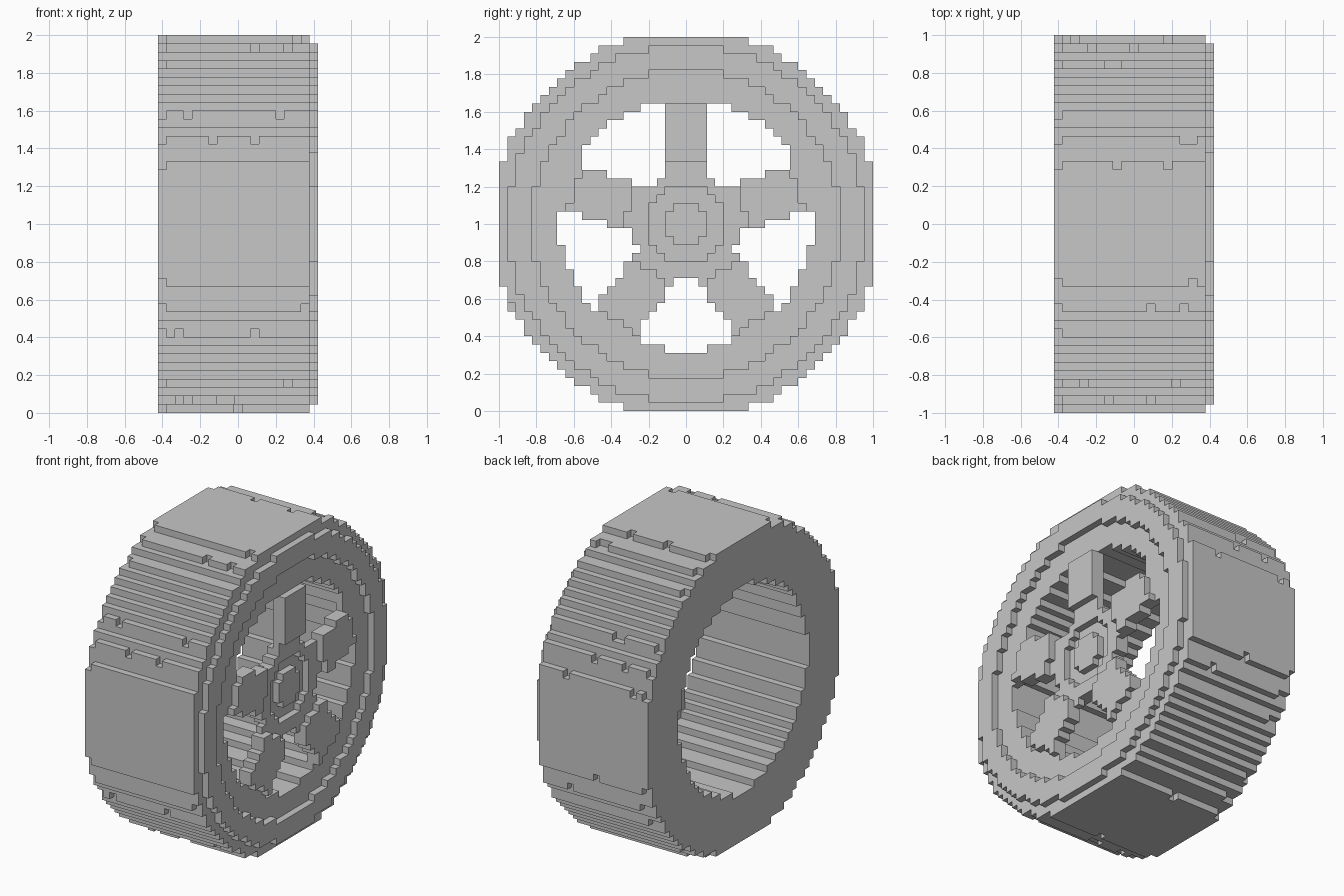
import bpy
import bmesh
import math
import random
from mathutils import Vector

random.seed(4)
UNIT = 2 / 45           # edge of one block
HALF = 22               # block index of the outermost row
BACK, FRONT = -9, 9     # first and last layer across the width

cube = bpy.data.objects.get("Cube")
if cube:
    bpy.data.objects.remove(cube, do_unlink=True)

grey = bpy.data.materials.new("light_grey")
grey.use_nodes = True
colour = (0.57, 0.57, 0.57, 1)
grey.diffuse_color = colour
grey.node_tree.nodes["Principled BSDF"].inputs["Base Color"].default_value = colour

AXES = [Vector(a) for a in ((1, 0, 0), (0, 1, 0), (0, 0, 1))]


def block_part(name, layers, rule):
    """Fill the blocks chosen by rule(layer, y, z) and skin their outside."""
    grid = range(-HALF, HALF + 1)
    cells = {(x, y, z) for x in layers for y in grid for z in grid if rule(x, y, z)}
    bm = bmesh.new()
    for cell in sorted(cells):
        for a in range(3):
            for side in (-1, 1):
                near = list(cell)
                near[a] += side
                if tuple(near) in cells:
                    continue
                n = AXES[a] * side
                u = AXES[(a + 1) % 3]
                v = n.cross(u)
                mid = Vector(cell) + n / 2
                corners = [mid + (u * p + v * q) / 2
                           for p, q in ((-1, -1), (1, -1), (1, 1), (-1, 1))]
                bm.faces.new([bm.verts.new(c * UNIT + Vector((0, 0, 1))) for c in corners])
    bmesh.ops.remove_doubles(bm, verts=bm.verts, dist=UNIT / 100)
    mesh = bpy.data.meshes.new(name)
    bm.to_mesh(mesh)
    bm.free()
    mesh.materials.append(grey)
    obj = bpy.data.objects.new(name, mesh)
    bpy.context.collection.objects.link(obj)


def ring(inner, outer):
    return lambda x, y, z: inner <= math.hypot(y, z) < outer


def spoke(angle, start, end):
    c, s = math.cos(angle), math.sin(angle)
    return lambda x, y, z: (start < y * c + z * s < end
                            and abs(z * c - y * s) < 2.9
                            and math.hypot(y, z) < 15.2)


# Tyre: worn tread edges, slightly smaller back layer
def tyre_rule(x, y, z):
    r = math.hypot(y, z)
    if x == BACK:
        return 15.2 < r < 23
    worn = 23 < r and random.random() < 0.1
    return 15.2 < r < 23.3 and not worn


block_part("tyre", range(BACK, FRONT), tyre_rule)
block_part("rim_lip", (FRONT,), ring(18.5, 21.56))

# Hub: plate with a sunken round pocket and a nut in its centre
block_part("hub_back", (7,), ring(0, 6.4))
block_part("hub_plate", (8,), ring(4.6, 6.4))
block_part("centre_nut", (8,), ring(0, 2.3))

# Five spokes, each with a raised rib
for n in range(5):
    angle = math.radians(90 + 72 * n)
    block_part(f"spoke_{n + 1}", (8,), spoke(angle, 4.8, 16))
    block_part(f"spoke_rib_{n + 1}", (9,), spoke(angle, 7.05, 14.2))
